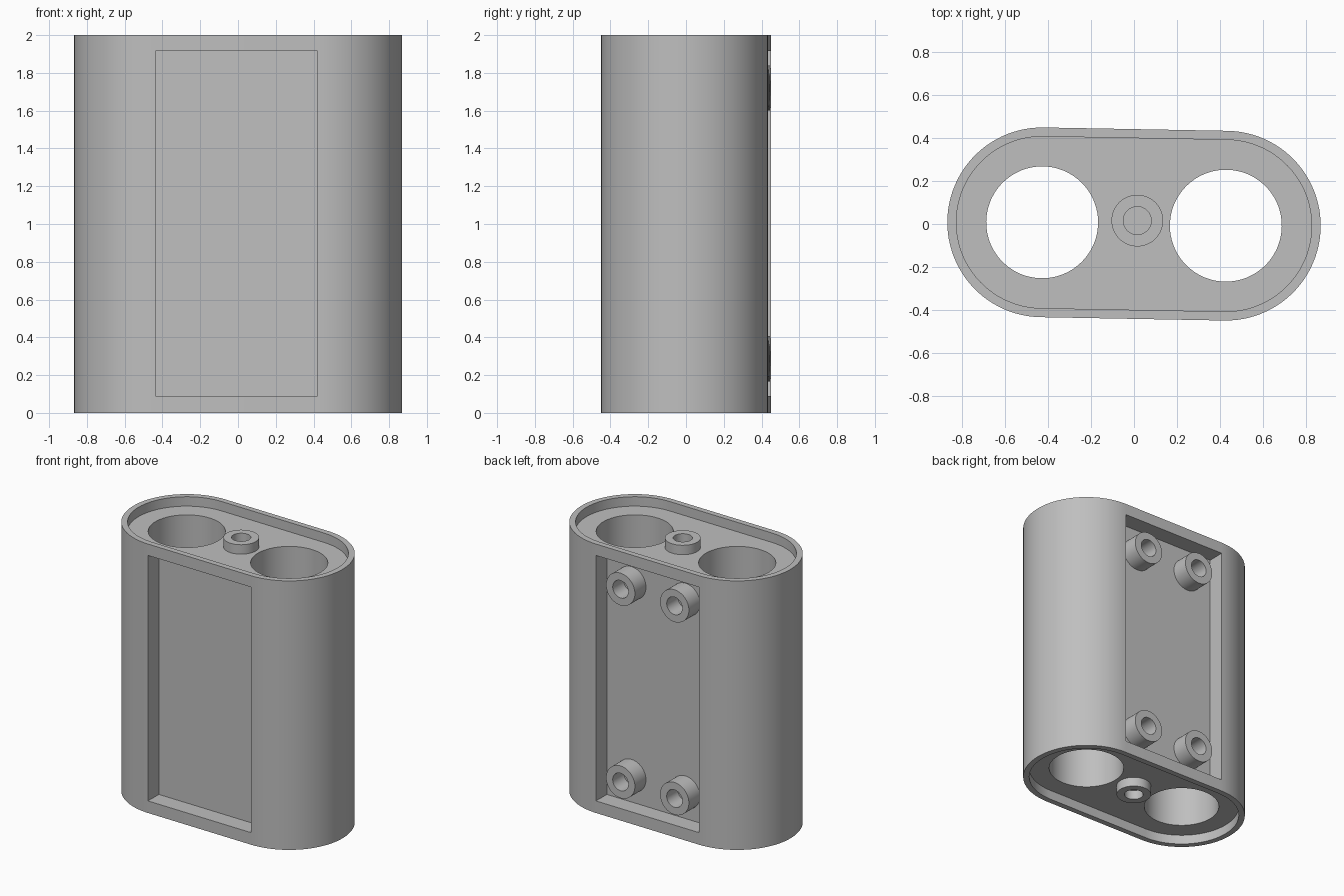
import bpy
import bmesh
import math
from mathutils import Matrix, Vector

if "Cube" in bpy.data.objects:
    bpy.data.objects.remove(bpy.data.objects["Cube"], do_unlink=True)

HEIGHT, RADIUS, HALF = 2.0, 0.441, 0.427   # stadium-shaped body
RIM, END_DEPTH = 0.042, 0.07               # rim wall and end recess
BORE = 0.26
WINDOW, WINDOW_DEPTH = 0.43, 0.127         # side recesses
BOSS_R, BOSS_HOLE = 0.12, 0.065
TILT = Matrix.Rotation(math.radians(-1.05), 4, "Z")

grey = bpy.data.materials.new("plain grey")
grey.use_nodes = True
colour = (0.52, 0.52, 0.52, 1)
grey.diffuse_color = colour
grey.node_tree.nodes["Principled BSDF"].inputs["Base Color"].default_value = colour


def make_object(name, bm):
    bmesh.ops.recalc_face_normals(bm, faces=bm.faces)
    mesh = bpy.data.meshes.new(name)
    bm.to_mesh(mesh)
    bm.free()
    mesh.materials.append(grey)
    obj = bpy.data.objects.new(name, mesh)
    bpy.context.collection.objects.link(obj)
    return obj


def prism(name, outline, z0, z1):
    bm = bmesh.new()
    face = bm.faces.new([bm.verts.new((x, y, z0)) for x, y in outline])
    side = bmesh.ops.extrude_face_region(bm, geom=[face])
    verts = [v for v in side["geom"] if isinstance(v, bmesh.types.BMVert)]
    bmesh.ops.translate(bm, verts=verts, vec=(0, 0, z1 - z0))
    return make_object(name, bm)


def arc(cx, r, start, sweep, n):
    return [(cx + r * math.cos(start + sweep * i / n),
             r * math.sin(start + sweep * i / n)) for i in range(n + 1)]


def stadium(r):
    return (arc(HALF, r, -math.pi / 2, math.pi, 48)
            + arc(-HALF, r, math.pi / 2, math.pi, 48))


def box(name, x, y0, y1, z0, z1):
    return prism(name, [(-x, y0), (x, y0), (x, y1), (-x, y1)], z0, z1)


def cut(target, cutter):
    mod = target.modifiers.new("cut", "BOOLEAN")
    mod.operation, mod.solver, mod.object = "DIFFERENCE", "EXACT", cutter
    bpy.context.view_layer.objects.active = target
    bpy.ops.object.modifier_apply(modifier=mod.name)
    bpy.data.objects.remove(cutter, do_unlink=True)


def boss(name, base, axis, height):
    """Hollow post standing on base and pointing along axis."""
    bm = bmesh.new()
    profile = [(BOSS_HOLE, 0), (BOSS_HOLE, height), (BOSS_R, height), (BOSS_R, 0)]
    verts = [bm.verts.new((r, 0, z)) for r, z in profile]
    edges = [bm.edges.new((verts[i], verts[(i + 1) % 4])) for i in range(4)]
    bmesh.ops.spin(bm, geom=verts + edges, cent=(0, 0, 0), axis=(0, 0, 1),
                   angle=math.tau, steps=48, use_duplicate=False)
    bmesh.ops.remove_doubles(bm, verts=bm.verts, dist=0.0001)
    turn = Vector((0, 0, 1)).rotation_difference(Vector(axis)).to_matrix().to_4x4()
    bm.transform(Matrix.Translation(base) @ turn)
    return make_object(name, bm)


# Body with end recesses, two through bores and a window recess on each side
body = prism("body", stadium(RADIUS), 0, HEIGHT)
cut(body, prism("cutter", stadium(RADIUS - RIM), HEIGHT - END_DEPTH, HEIGHT + 1))
cut(body, prism("cutter", stadium(RADIUS - RIM), -1, END_DEPTH))
for side in (-1, 1):
    cut(body, prism("cutter", arc(side * HALF, BORE, 0, math.tau, 96)[:-1], -1, 3))
    y0, y1 = sorted((side * (RADIUS - WINDOW_DEPTH), side))
    cut(body, box("cutter", WINDOW, y0, y1, 0.09, 1.915))
parts = [body]

# End bosses, flush with the rims
parts.append(boss("top_boss", (0.015, 0.016, HEIGHT - END_DEPTH), (0, 0, 1), END_DEPTH))
parts.append(boss("bottom_boss", (0.015, 0.016, END_DEPTH), (0, 0, -1), END_DEPTH))

# Four mounting bosses in the back recess
for level, z in (("lower", 0.287), ("upper", 1.72)):
    for side, x in (("left", 0.225), ("right", -0.225)):
        parts.append(boss(f"{level}_{side}_mounting_boss",
                          (x, RADIUS - WINDOW_DEPTH, z), (0, 1, 0), WINDOW_DEPTH))

# Slight turn of the whole part, then smooth curved walls with sharp edges
for obj in parts:
    obj.data.transform(TILT)
    bpy.ops.object.select_all(action="DESELECT")
    obj.select_set(True)
    bpy.context.view_layer.objects.active = obj
    bpy.ops.object.shade_smooth_by_angle(angle=math.radians(30))
